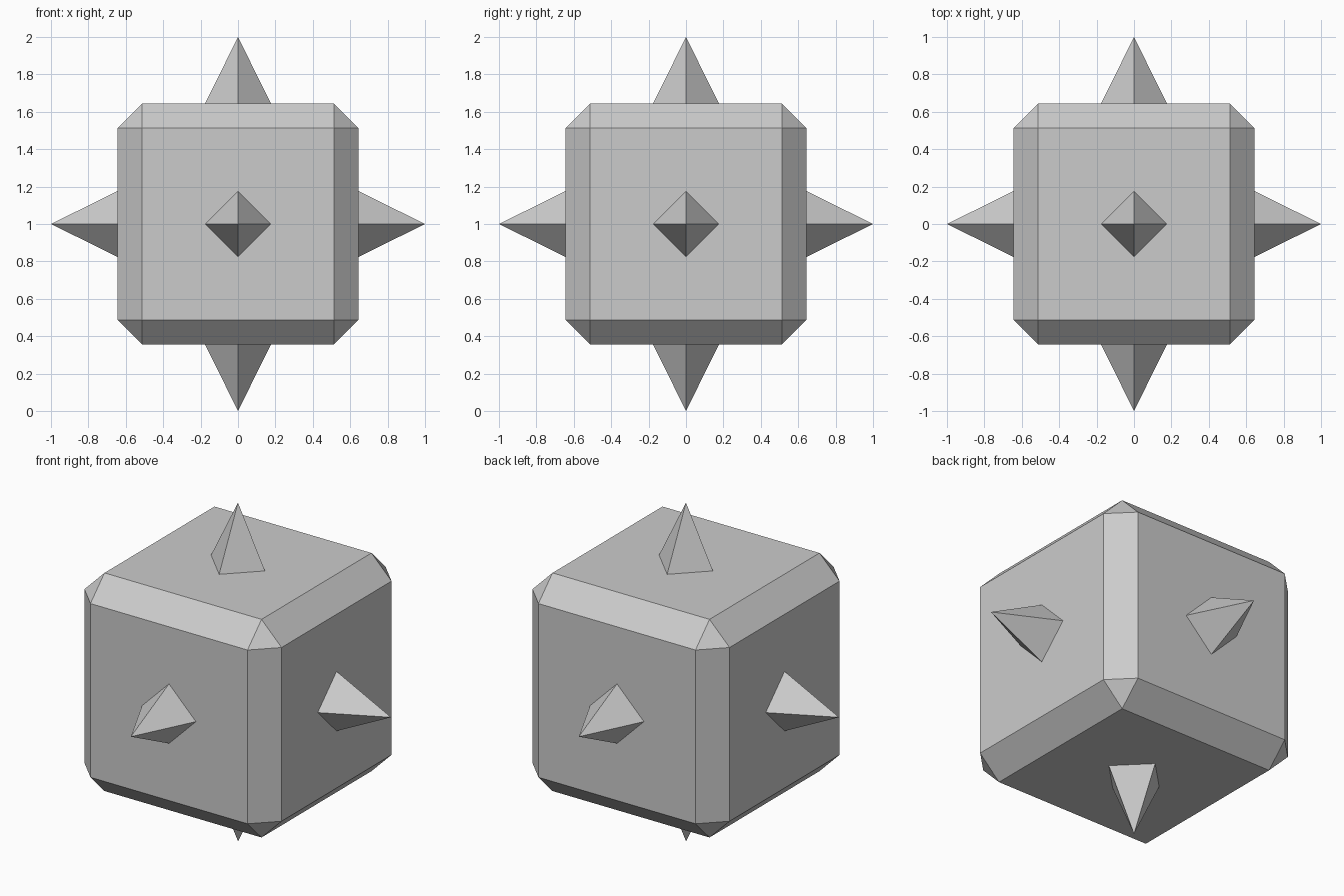
import bpy, bmesh
from mathutils import Matrix, Vector

if "Cube" in bpy.data.objects:
    bpy.data.objects.remove(bpy.data.objects["Cube"])

CENTRE = Vector((0, 0, 1))
HALF = 0.644      # half width of the body
CHAMFER = 0.131   # flat cut along every edge
SINK = 0.03       # how far each spike is buried in the body


def finish(bm, name):
    mesh = bpy.data.meshes.new(name)
    bm.to_mesh(mesh)
    bm.free()
    obj = bpy.data.objects.new(name, mesh)
    bpy.context.collection.objects.link(obj)
    return obj


# Chamfered cube body
bm = bmesh.new()
bmesh.ops.create_cube(bm, size=2 * HALF, matrix=Matrix.Translation(CENTRE))
bmesh.ops.bevel(bm, geom=bm.edges[:], offset=CHAMFER, offset_type='OFFSET',
                segments=1, profile=0.5, affect='EDGES')
finish(bm, "body")


# Four-sided spike on each face, corners on the axes
def spike(name, direction):
    height = 1 - HALF + SINK
    radius = 0.176 * height / (1 - HALF)
    turn = Vector((0, 0, 1)).rotation_difference(direction).to_matrix().to_4x4()
    middle = Matrix.Translation((0, 0, HALF - SINK + height / 2))
    bm = bmesh.new()
    bmesh.ops.create_cone(bm, cap_ends=True, cap_tris=False, segments=4,
                          radius1=radius, radius2=0, depth=height,
                          matrix=Matrix.Translation(CENTRE) @ turn @ middle)
    bmesh.ops.remove_doubles(bm, verts=bm.verts[:], dist=1e-4)
    finish(bm, name)


for name, d in {"top": (0, 0, 1), "bottom": (0, 0, -1), "right": (1, 0, 0),
                "left": (-1, 0, 0), "front": (0, -1, 0), "back": (0, 1, 0)}.items():
    spike(name + "_spike", Vector(d))
